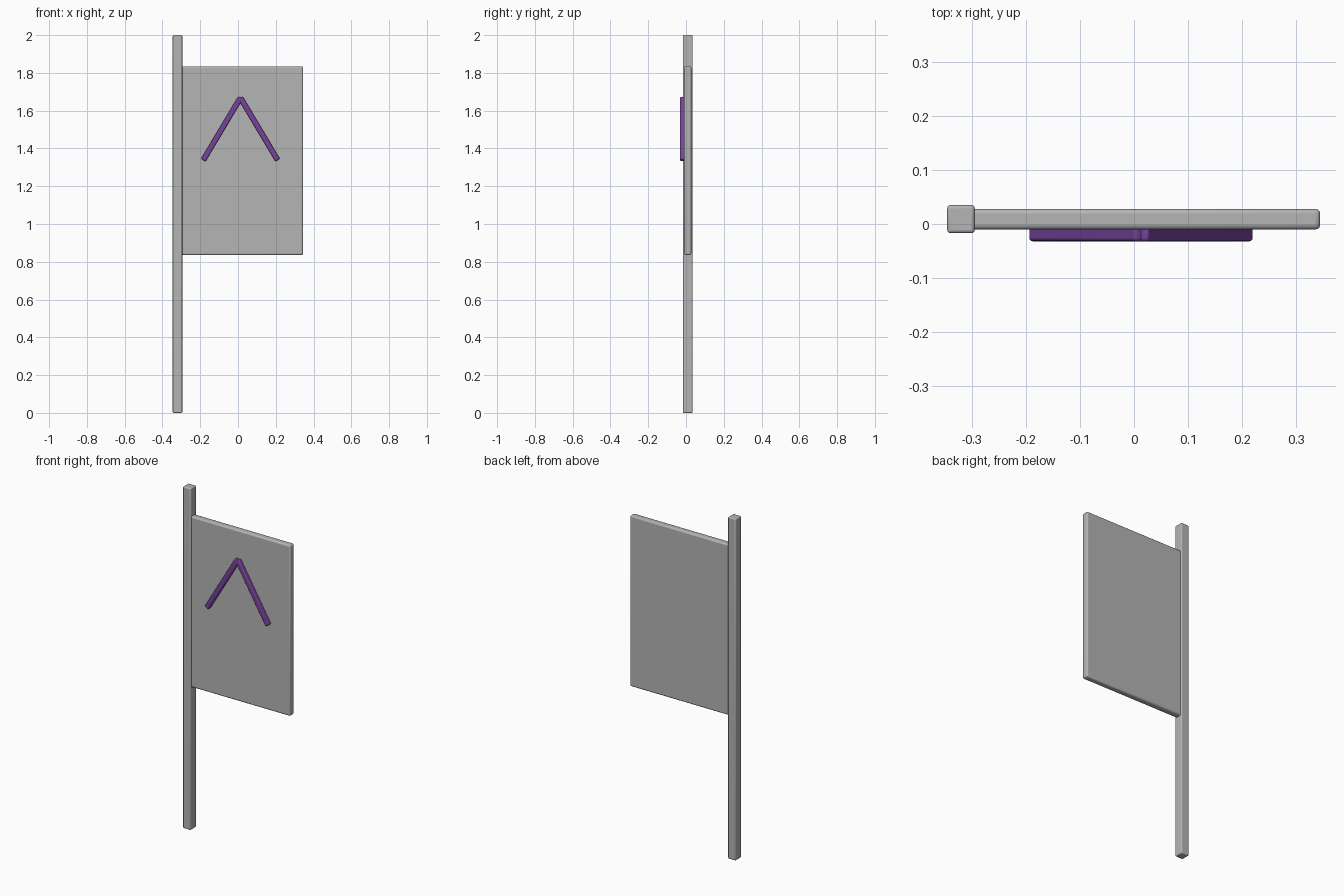
import bpy
import math
from mathutils import Vector

default = bpy.data.objects.get("Cube")
if default:
    bpy.data.objects.remove(default, do_unlink=True)


def make_material(name, colour):
    mat = bpy.data.materials.new(name)
    mat.use_nodes = True
    mat.diffuse_color = (*colour, 1)
    mat.node_tree.nodes["Principled BSDF"].inputs["Base Color"].default_value = (*colour, 1)
    return mat


def rounded_box(name, low, high, mat, bevel):
    """Box between two corners with softened edges."""
    low, high = Vector(low), Vector(high)
    bpy.ops.mesh.primitive_cube_add(size=1, location=(low + high) / 2)
    obj = bpy.context.object
    obj.name = name
    obj.scale = high - low
    bpy.ops.object.transform_apply(location=False, rotation=False, scale=True)
    mod = obj.modifiers.new("soft_edges", "BEVEL")
    mod.width = bevel
    mod.segments = 3
    obj.data.materials.append(mat)
    bpy.ops.object.shade_smooth_by_angle(angle=math.radians(35))
    return obj


grey = make_material("light_grey", (0.46, 0.46, 0.46))
purple = make_material("purple", (0.18, 0.055, 0.33))

# Pole and the flat flag panel beside it
rounded_box("pole", (-0.346, -0.017, 0), (-0.295, 0.035, 2), grey, 0.006)
rounded_box("flag_panel", (-0.305, -0.01, 0.835), (0.345, 0.028, 1.835), grey, 0.009)

# Chevron: two bars leaning together on the front face
peak_x, peak_z = 0.013, 1.668
foot_z, spread = 1.338, 0.197
length = math.hypot(spread, peak_z - foot_z)
for name, side in (("chevron_bar_right", -1), ("chevron_bar_left", 1)):
    bar = rounded_box(name, (-0.014, -0.032, -length / 2), (0.014, -0.005, length / 2), purple, 0.006)
    bar.location.x = peak_x + side * spread / 2
    bar.location.z = (peak_z + foot_z) / 2
    bar.rotation_euler.y = -side * math.atan2(spread, peak_z - foot_z)
